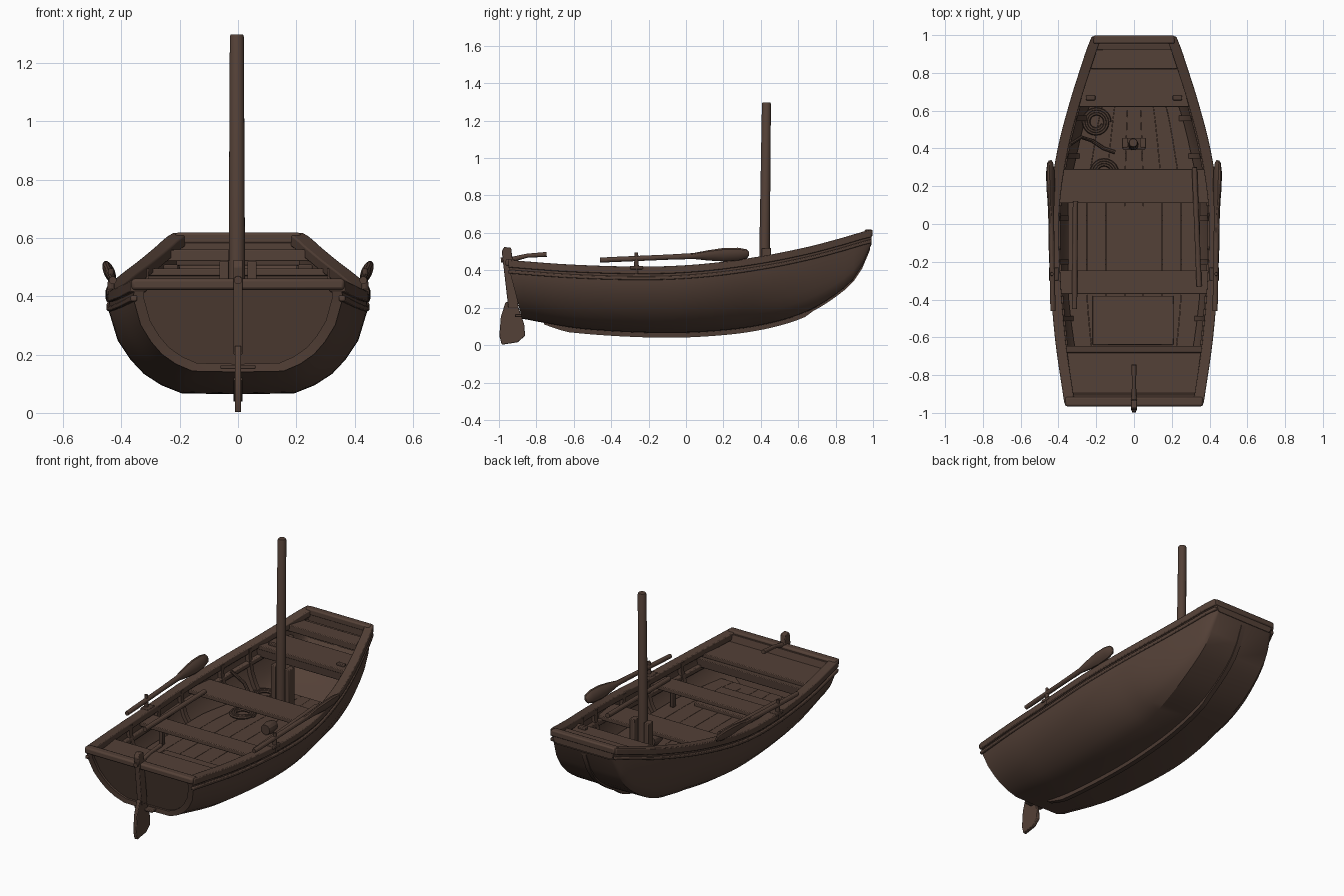
import bpy, bmesh, math
from mathutils import Vector, Matrix

if "Cube" in bpy.data.objects:
    bpy.data.objects.remove(bpy.data.objects["Cube"])


def material(name, rgb):
    m = bpy.data.materials.new(name)
    m.use_nodes = True
    m.diffuse_color = (*rgb, 1)
    m.node_tree.nodes["Principled BSDF"].inputs["Base Color"].default_value = (*rgb, 1)
    return m


WOOD = material("brown wood", (0.088, 0.052, 0.038))
DARK = material("dark brown wood", (0.072, 0.043, 0.032))


# ---- helpers ----
def finish(name, bm, mat=WOOD, bevel=0.0):
    bmesh.ops.recalc_face_normals(bm, faces=bm.faces)
    mesh = bpy.data.meshes.new(name)
    bm.to_mesh(mesh)
    bm.free()
    ob = bpy.data.objects.new(name, mesh)
    bpy.context.collection.objects.link(ob)
    mesh.materials.append(mat)
    if bevel:
        mod = ob.modifiers.new("soft edges", "BEVEL")
        mod.width, mod.segments = bevel, 2
    bpy.ops.object.select_all(action="DESELECT")
    ob.select_set(True)
    bpy.context.view_layer.objects.active = ob
    bpy.ops.object.shade_smooth_by_angle(angle=math.radians(28))
    return ob


def loft(name, rings, mat=WOOD, closed=True, bevel=0.0):
    bm = bmesh.new()
    vs = [[bm.verts.new(p) for p in ring] for ring in rings]
    n = len(vs[0])
    for a, b in zip(vs, vs[1:]):
        for i in range(n if closed else n - 1):
            j = (i + 1) % n
            bm.faces.new((a[i], a[j], b[j], b[i]))
    if closed:
        bm.faces.new(vs[0])
        bm.faces.new(vs[-1])
    return finish(name, bm, mat, bevel)


def box(name, lo, hi, mat=WOOD, bevel=0.004):
    rings = [[(lo[0], y, lo[2]), (hi[0], y, lo[2]), (hi[0], y, hi[2]), (lo[0], y, hi[2])]
             for y in (lo[1], hi[1])]
    return loft(name, rings, mat, bevel=bevel)


def tube(name, path, radii, mat=WOOD, sides=12, flat=None):
    """Round sweep; flat squeezes each section sideways."""
    rings = []
    for i, p in enumerate(path):
        d = Vector(path[min(i + 1, len(path) - 1)]) - Vector(path[max(i - 1, 0)])
        d.normalize()
        side = d.cross(Vector((0, 0, 1)) if abs(d.z) < 0.9 else Vector((0, 1, 0))).normalized()
        up = side.cross(d)
        f = flat[i] if flat else 1
        rings.append([Vector(p) + side * math.cos(a) * radii[i] * f + up * math.sin(a) * radii[i]
                      for a in (k * math.tau / sides for k in range(sides))])
    return loft(name, rings, mat)


def plate(name, outline, thick):
    """Upright slab from a side outline of (y, z) points."""
    return loft(name, [[(x, y, z) for y, z in outline] for x in (-thick, thick)], bevel=0.004)


def smooth_at(table, y):
    """Smooth curve through rows of (y, values...)."""
    y = min(max(y, table[0][0]), table[-1][0])
    i = max(k for k in range(len(table) - 1) if table[k][0] <= y)
    r = [table[min(max(k, 0), len(table) - 1)] for k in (i - 1, i, i + 1, i + 2)]
    h = r[2][0] - r[1][0]
    t = (y - r[1][0]) / h
    out = []
    for c in range(1, len(r[0])):
        m0 = (r[2][c] - r[0][c]) / (r[2][0] - r[0][0]) * h
        m1 = (r[3][c] - r[1][c]) / (r[3][0] - r[1][0]) * h
        out.append((2*t**3 - 3*t*t + 1) * r[1][c] + (t**3 - 2*t*t + t) * m0
                   + (3*t*t - 2*t**3) * r[2][c] + (t**3 - t*t) * m1)
    return out


# ---- hull lines: y, half width, sheer height, bottom height ----
LINES = [(-0.95, 0.355, 0.445, 0.14), (-0.6, 0.405, 0.42, 0.09), (-0.2, 0.435, 0.41, 0.065),
         (0.1, 0.435, 0.425, 0.07), (0.4, 0.39, 0.465, 0.105), (0.65, 0.325, 0.515, 0.18),
         (0.84, 0.265, 0.565, 0.30), (0.93, 0.235, 0.592, 0.40), (0.992, 0.21, 0.608, 0.54)]
# midship width, bow width, height, as shares of the section
SECTION = [(1, 1, 1), (1.01, 1, 0.82), (0.94, 0.99, 0.53), (0.84, 0.975, 0.34), (0.735, 0.96, 0.2),
           (0.6, 0.94, 0.09), (0.44, 0.89, 0.01), (0, 0, 0)]
STEPS = [-0.95 + 1.942 * i / 40 for i in range(41)]


def shares(y):
    t = min(1, max(0, (y - 0.35) / 0.6))
    return [(m + (b - m) * t, v) for m, b, v in SECTION]


def section(y, inset=0.0, lift=0.0):
    w, s, b = smooth_at(LINES, y)
    rake = 0.08 * max(0, (-0.55 - y) / 0.4)
    half = [((w - inset) * u, y + rake * (1 - v), b + lift + (s - b - lift) * v) for u, v in shares(y)]
    return half + [(-x, yy, z) for x, yy, z in reversed(half[:-1])]


def half_width(y, z):
    w, s, b = smooth_at(LINES, y)
    v = (z - b) / (s - b)
    pts = shares(y)
    for (u0, v0), (u1, v1) in zip(pts, pts[1:]):
        if v >= v1:
            return w * (u1 + (u0 - u1) * min(1, (v - v1) / (v0 - v1)))
    return 0


def shifted(ring, d):
    return [Vector(p) + Vector((0, d, 0)) for p in ring]


# ---- hull shell and end boards ----
loft("hull_outside", [section(y) for y in STEPS], closed=False)
loft("hull_inside", [section(y, 0.025, 0.025) for y in STEPS[:-1]], closed=False)
loft("stern_board", [shifted(section(-0.95, 0.01, 0.008), d) for d in (0.012, 0.045)])
loft("bow_board", [shifted(section(0.992, 0.004, 0.003), d) for d in (0, -0.035)])
# raised frame around the stern board
outer, inner = section(-0.95), section(-0.95, 0.035, 0.028)
loft("stern_frame", [shifted(inner, 0.012), shifted(inner, -0.006),
                     shifted(outer, -0.006), shifted(outer, 0.012)], closed=False)
box("stern_cap", (-0.365, -0.965, 0.422), (0.365, -0.915, 0.46), bevel=0.01)
box("bow_cap", (-0.215, 0.955, 0.58), (0.215, 0.998, 0.618), bevel=0.008)

# ---- gunwale, rubbing strip and inner rail on both sides ----
for side, sx in (("left", 1), ("right", -1)):
    for part, out, inn, top, low, ys in (("gunwale", 0.014, -0.042, 0.01, -0.03, STEPS),
                                         ("rub_strip", 0.012, -0.01, -0.042, -0.062, STEPS),
                                         ("inner_rail", -0.02, -0.05, -0.075, -0.105, STEPS[2:-3])):
        rings = []
        for y in ys:
            w, s, _ = smooth_at(LINES, y)
            rings.append([(sx * (w + dx), y, s + dz) for dx, dz in
                          ((out, low), (out, top), (inn, top), (inn, low))])
        loft(f"{part}_{side}", rings, bevel=0.005)

# ---- keel following the bottom ----
keel = []
for y in [-0.76 + 1.745 * i / 40 for i in range(41)]:
    b = smooth_at(LINES, y)[2]
    drop = 0.024 * min(1, (y + 0.76) / 0.12) if y < 0.67 else 0.012
    keel.append([(-0.015, y, b + 0.01), (0.015, y, b + 0.01), (0.015, y, b - drop), (-0.015, y, b - drop)])
loft("keel", keel, DARK)

# ---- level floor boards ----
FLOOR = 0.24
for i in range(7):
    c = (i - 3) * 0.1
    rings = []
    for y in [-0.76 + 1.42 * k / 20 for k in range(21)]:
        k = min(1, (half_width(y, FLOOR - 0.02) - 0.03) / 0.349)
        rings.append([((c + dx) * k, y, FLOOR + dz) for dx, dz in
                      ((-0.049, -0.012), (0.049, -0.012), (0.049, 0), (-0.049, 0))])
    loft(f"floor_board_{i + 1}", rings)

# ---- ribs ----
for i, y in enumerate((-0.5, -0.2, 0.03, 0.36, 0.56)):
    rings = [[Vector(p) + Vector((0, d, 0)) for p, d in
              ((a, -0.014), (a, 0.014), (b, 0.014), (b, -0.014))]
             for a, b in zip(section(y, 0.02, 0.02), section(y, 0.045, 0.045))]
    loft(f"rib_{i + 1}", rings)


# ---- seats and decks, tapered to the hull ----
def thwart(name, y0, y1, z, thick=0.025, mat=WOOD):
    rings = []
    for y in (y0 + (y1 - y0) * k / 5 for k in range(6)):
        w = half_width(y, z) - 0.02
        rings.append([(-w, y, z - thick), (w, y, z - thick), (w, y, z), (-w, y, z)])
    loft(name, rings, mat, bevel=0.004)


thwart("stern_deck", -0.92, -0.68, 0.405)
thwart("stern_deck_beam", -0.68, -0.645, 0.385, 0.05, DARK)
thwart("rear_seat", -0.37, -0.245, 0.375)
thwart("middle_seat", 0.11, 0.29, 0.39)
thwart("fore_deck", 0.62, 0.82, 0.495)
thwart("fore_deck_beam", 0.625, 0.65, 0.473, 0.05, DARK)
thwart("bow_deck", 0.822, 0.925, 0.56, 0.04)
thwart("bow_beam", 0.92, 0.955, 0.535, 0.03, DARK)
box("stern_floor_panel", (-0.22, -0.64, FLOOR - 0.01), (0.21, -0.38, FLOOR + 0.02))
for side, sx in (("left", 1), ("right", -1)):
    box(f"seat_brace_{side}", (sx * 0.3 - 0.012, -0.32, FLOOR), (sx * 0.3 + 0.012, -0.29, 0.36), DARK)
    box(f"deck_cleat_{side}", (sx * 0.23 - 0.025, 0.655, 0.49), (sx * 0.23 + 0.025, 0.68, 0.508), DARK)

# ---- mast with step ----
tube("mast", [(-0.004, 0.418, 0.13), (-0.004, 0.42, 0.5), (-0.004, 0.43, 1.29), (-0.004, 0.43, 1.297)],
     [0.028, 0.028, 0.024, 0.021], sides=20)
box("mast_step", (-0.06, 0.395, FLOOR - 0.01), (0.06, 0.455, FLOOR + 0.05), DARK)
for side, sx in (("left", 1), ("right", -1)):
    box(f"mast_cheek_{side}", (sx * 0.048 - 0.016, 0.405, FLOOR), (sx * 0.048 + 0.016, 0.455, 0.52))

# ---- rudder, stock and tiller ----
plate("rudder_blade", [(-0.985, 0.002), (-0.9, 0.015), (-0.86, 0.05), (-0.865, 0.11), (-0.905, 0.23),
                       (-0.965, 0.23), (-0.99, 0.15), (-0.998, 0.05)], 0.011)
plate("rudder_stock", [(-0.895, 0.2), (-0.95, 0.2), (-0.985, 0.5), (-0.972, 0.525), (-0.935, 0.52)], 0.016)
tube("tiller", [(0, -0.99, 0.455), (0, -0.93, 0.458), (0, -0.85, 0.478), (0, -0.745, 0.485)],
     [0.014, 0.014, 0.011, 0.013])
box("rudder_hinge", (-0.06, -0.915, 0.15), (0.06, -0.868, 0.165), DARK)

# ---- oars resting along the gunwales ----
OAR = [(-0.46, 0.013), (-0.4, 0.014), (-0.1, 0.014), (0.04, 0.016), (0.12, 0.03), (0.2, 0.039),
       (0.28, 0.037), (0.325, 0.026), (0.337, 0.012)]
for side, sx in (("left", 1), ("right", -1)):
    path = [(sx * 0.44, y, 0.474 + 0.047 * y) for y, _ in OAR]
    oar = tube(f"oar_{side}", path, [r for _, r in OAR], flat=[1 if y < 0.1 else 0.5 for y, _ in OAR])
    lean = Matrix.Translation((sx * 0.44, 0, 0.48)) @ Matrix.Rotation(sx * 0.4, 4, "Y") \
        @ Matrix.Translation((-sx * 0.44, 0, -0.48))
    oar.data.transform(lean)
    tube(f"oarlock_{side}", [(sx * 0.435, -0.265, z) for z in (0.38, 0.44, 0.495)],
         [0.014, 0.012, 0.009], DARK)
    box(f"oarlock_base_{side}", (sx * 0.425 - 0.025, -0.3, 0.405), (sx * 0.425 + 0.025, -0.23, 0.424), DARK)
# spare poles lying on the seats
tube("pole_right", [(-0.315, -0.45, 0.385), (-0.31, 0.12, 0.40)], [0.014, 0.014])
tube("pole_left", [(0.345, -0.33, 0.39), (0.32, 0.3, 0.41)], [0.014, 0.014])

# ---- rope coils, loose line and keg ----
for name, cx, cy in (("rope_coil_front", -0.2, 0.54), ("rope_coil_rear", -0.16, 0.27)):
    pts = [(cx + math.cos(a) * (0.072 - 0.002 * a), cy + math.sin(a) * (0.072 - 0.002 * a), FLOOR + 0.01)
           for a in (k * math.tau / 20 for k in range(60))]
    tube(name, pts, [0.009] * len(pts), DARK, sides=6)
tube("loose_rope", [(-0.34, 0.42, 0.40), (-0.28, 0.46, 0.33), (-0.22, 0.44, 0.27), (-0.16, 0.4, 0.25),
                    (-0.1, 0.38, 0.25)], [0.01] * 5, DARK, sides=8)
tube("small_keg", [(0.1, y, FLOOR + 0.035) for y in (0.12, 0.16, 0.2)], [0.03, 0.037, 0.03], DARK)
